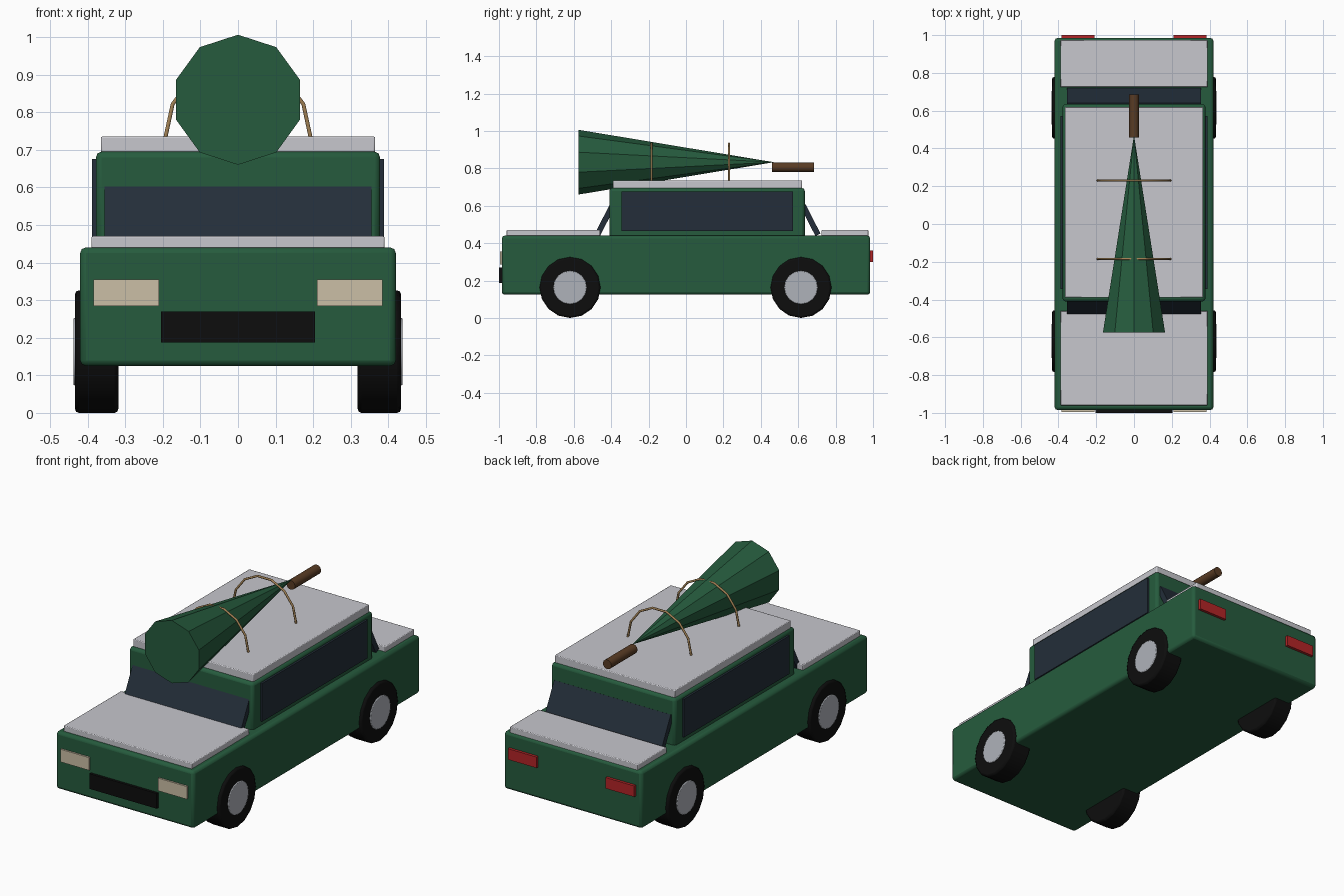
import bpy
import math
from mathutils import Vector

if "Cube" in bpy.data.objects:
    bpy.data.objects.remove(bpy.data.objects["Cube"], do_unlink=True)


def material(name, r, g, b):
    m = bpy.data.materials.new(name)
    m.use_nodes = True
    m.diffuse_color = (r, g, b, 1)
    m.node_tree.nodes["Principled BSDF"].inputs["Base Color"].default_value = (r, g, b, 1)
    return m


green = material("dark_green", 0.019, 0.105, 0.047)
silver = material("light_grey", 0.57, 0.57, 0.61)
metal = material("hub_metal", 0.43, 0.45, 0.49)
glass = material("dark_glass", 0.017, 0.027, 0.041)
black = material("black", 0.004, 0.004, 0.004)
cream = material("headlight_cream", 0.6, 0.52, 0.38)
red = material("tail_red", 0.45, 0.018, 0.02)
bark = material("bark_brown", 0.1, 0.045, 0.018)
twine = material("rope_tan", 0.36, 0.22, 0.09)


def finish(name, mat, bevel=0, segments=2, smooth=True):
    ob = bpy.context.object
    ob.name = name
    ob.data.materials.append(mat)
    if bevel:
        mod = ob.modifiers.new("Bevel", "BEVEL")
        mod.width, mod.segments = bevel, segments
        mod.limit_method = "ANGLE"
    if smooth:
        bpy.ops.object.shade_smooth_by_angle(angle=math.radians(35))
    return ob


def box(name, mat, x, y, z, bevel=0, tilt=0):
    """Box from (low, high) ranges, optionally tilted about x."""
    lo, hi = Vector((x[0], y[0], z[0])), Vector((x[1], y[1], z[1]))
    bpy.ops.mesh.primitive_cube_add(size=1, location=(lo + hi) / 2)
    ob = bpy.context.object
    ob.scale = hi - lo
    bpy.ops.object.transform_apply(location=False, rotation=False, scale=True)
    ob.rotation_euler.x = tilt
    return finish(name, mat, bevel)


def cylinder(name, mat, radius, depth, loc, axis, sides, bevel=0):
    turn = (0, math.pi / 2, 0) if axis == "x" else (math.pi / 2, 0, 0)
    bpy.ops.mesh.primitive_cylinder_add(vertices=sides, radius=radius, depth=depth,
                                        location=loc, rotation=turn)
    return finish(name, mat, bevel)


# Body, cabin and light panels
box("body", green, (-0.42, 0.42), (-0.985, 0.985), (0.125, 0.44), 0.015)
box("cabin", green, (-0.378, 0.378), (-0.41, 0.635), (0.42, 0.695), 0.015)
box("roof_panel", silver, (-0.365, 0.365), (-0.39, 0.62), (0.69, 0.735), 0.004)
box("hood_panel", silver, (-0.39, 0.39), (-0.96, -0.46), (0.43, 0.47), 0.004)
box("trunk_panel", silver, (-0.39, 0.39), (0.725, 0.975), (0.43, 0.47), 0.004)

# Sloping front and rear glass
box("windshield", glass, (-0.355, 0.355), (-0.445, -0.415), (0.435, 0.625), 0, -0.47)
box("rear_window", glass, (-0.355, 0.355), (0.651, 0.681), (0.435, 0.61), 0, 0.47)

# Grille and the parts on both sides
box("grille", black, (-0.205, 0.205), (-1.0, -0.97), (0.187, 0.27))
for side, s in (("left", 1), ("right", -1)):
    def span(a, b):
        return tuple(sorted((s * a, s * b)))

    box(side + "_window", glass, span(0.36, 0.389), (-0.345, 0.572), (0.465, 0.675))
    box(side + "_headlight", cream, span(0.21, 0.385), (-0.995, -0.97), (0.285, 0.355))
    box(side + "_taillight", red, span(0.21, 0.385), (0.97, 1.0), (0.3, 0.36))
    for end, y in (("front", -0.62), ("rear", 0.615)):
        cylinder(f"{side}_{end}_tyre", black, 0.163, 0.115, (s * 0.376, y, 0.163), "x", 16, 0.01)
        cylinder(f"{side}_{end}_hub", metal, 0.09, 0.06, (s * 0.408, y, 0.163), "x", 16, 0.004)

# Tree lying on the roof, tip to the rear
bpy.ops.mesh.primitive_cone_add(vertices=10, radius1=0.173, radius2=0, depth=1.045,
                                location=(0, -0.0525, 0.833),
                                rotation=(-math.pi / 2, 0, 0))
finish("tree_foliage", green, smooth=False)
cylinder("tree_trunk", bark, 0.026, 0.227, (0, 0.572, 0.806), "y", 12)

# Rope arches over the tree
for name, y in (("front_rope", -0.185), ("rear_rope", 0.23)):
    curve = bpy.data.curves.new(name, "CURVE")
    curve.dimensions = "3D"
    curve.bevel_depth = 0.006
    curve.bevel_resolution = 1
    curve.use_fill_caps = True
    steps = 7
    line = curve.splines.new("POLY")
    line.points.add(steps)
    for i, p in enumerate(line.points):
        a = math.pi * i / steps
        p.co = (0.193 * math.cos(a), y, 0.733 + 0.204 * math.sin(a), 1)
    curve.materials.append(twine)
    bpy.context.collection.objects.link(bpy.data.objects.new(name, curve))
